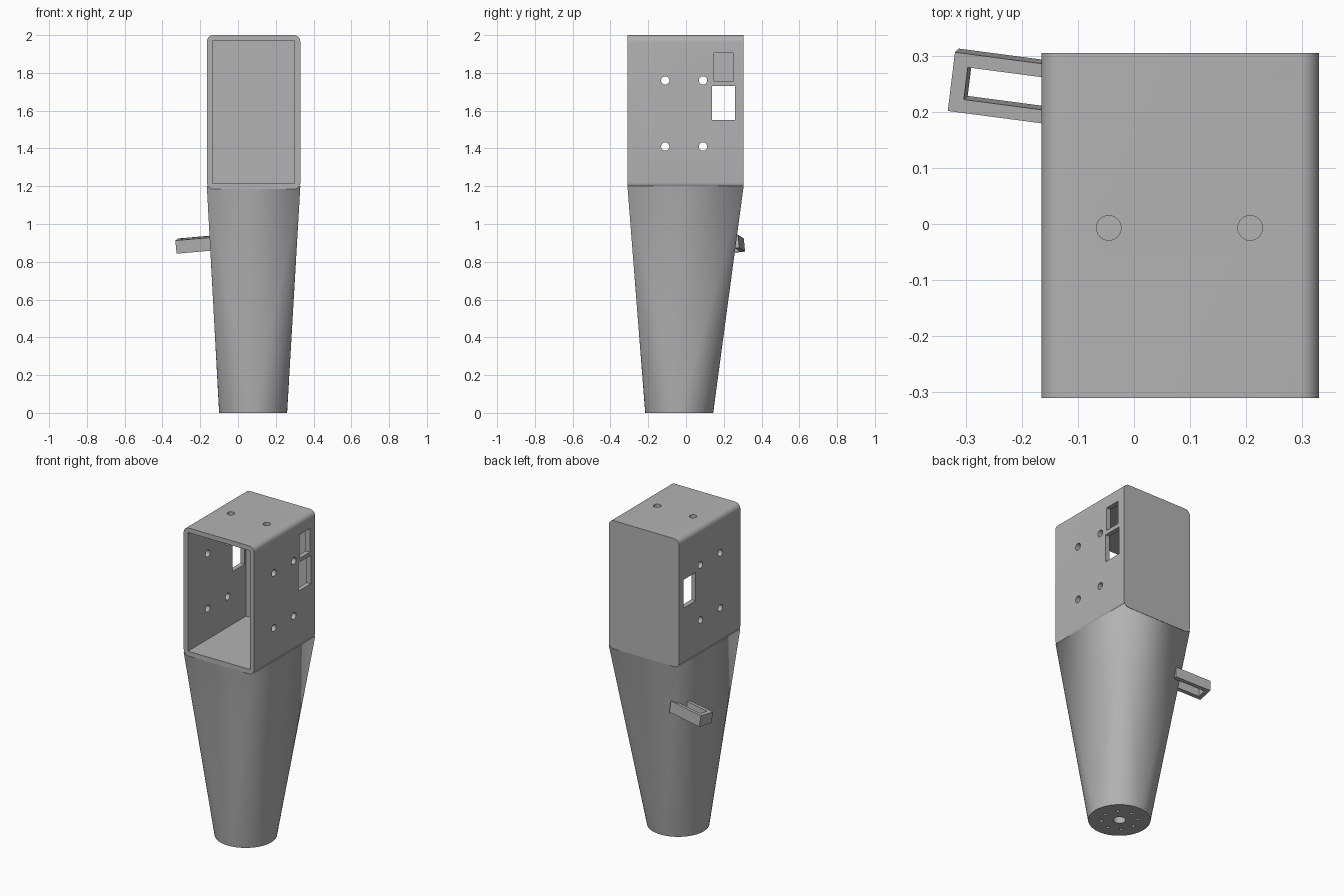
import bpy
import bmesh
import math
from mathutils import Matrix, Vector

if "Cube" in bpy.data.objects:
    bpy.data.objects.remove(bpy.data.objects["Cube"], do_unlink=True)

GREY = (0.45, 0.45, 0.45, 1)
mat = bpy.data.materials.new("plain grey")
mat.use_nodes = True
mat.diffuse_color = GREY
mat.node_tree.nodes["Principled BSDF"].inputs["Base Color"].default_value = GREY

X0, X1, Y0, Y1 = -0.165, 0.33, -0.31, 0.305
WALL = 0.03
CX = (X0 + X1) / 2
BASE = Vector((0.08, -0.036, 0))


def finish(name, bm):
    bmesh.ops.recalc_face_normals(bm, faces=bm.faces)
    mesh = bpy.data.meshes.new(name)
    bm.to_mesh(mesh)
    bm.free()
    obj = bpy.data.objects.new(name, mesh)
    bpy.context.collection.objects.link(obj)
    mesh.materials.append(mat)
    return obj


def block(name, lo, hi, round_y=0.0):
    """Box between two corners, optionally rounded along its y edges."""
    lo, hi = Vector(lo), Vector(hi)
    bm = bmesh.new()
    bmesh.ops.create_cube(bm, size=1)
    bmesh.ops.scale(bm, vec=hi - lo, verts=bm.verts)
    bmesh.ops.translate(bm, vec=(lo + hi) / 2, verts=bm.verts)
    if round_y:
        edges = [e for e in bm.edges
                 if abs(e.verts[0].co.y - e.verts[1].co.y) > 0.1]
        bmesh.ops.bevel(bm, geom=edges, offset=round_y, segments=8,
                        profile=0.5, affect="EDGES")
    return finish(name, bm)


def rod(centre, radius, length, axis="Z"):
    bm = bmesh.new()
    bmesh.ops.create_cone(bm, cap_ends=True, segments=24, radius1=radius,
                          radius2=radius, depth=length)
    if axis == "X":
        bmesh.ops.rotate(bm, matrix=Matrix.Rotation(math.pi / 2, 3, "Y"), verts=bm.verts)
    bmesh.ops.translate(bm, vec=centre, verts=bm.verts)
    return finish("cutter", bm)


def cut(obj, cutter):
    cutter.hide_render = True
    mod = obj.modifiers.new("cut", "BOOLEAN")
    mod.operation = "DIFFERENCE"
    mod.solver = "EXACT"
    mod.object = cutter
    bpy.ops.object.select_all(action="DESELECT")
    bpy.context.view_layer.objects.active = obj
    obj.select_set(True)
    bpy.ops.object.modifier_apply(modifier=mod.name)
    bpy.data.objects.remove(cutter, do_unlink=True)


def smooth(obj):
    bpy.ops.object.select_all(action="DESELECT")
    bpy.context.view_layer.objects.active = obj
    obj.select_set(True)
    bpy.ops.object.shade_smooth_by_angle(angle=math.radians(25))


# Open-fronted housing with rounded long edges
housing = block("housing", (X0, Y0, 1.185), (X1, Y1, 2), round_y=0.035)
cut(housing, block("cutter", (X0 + WALL, Y0 - 0.1, 1.215),
                   (X1 - WALL, Y1 - WALL, 2 - WALL)))

# Screw holes through both side walls and through the roof
for y in (-0.11, 0.09):
    for z in (1.41, 1.76):
        cut(housing, rod((CX, y, z), 0.022, 1, "X"))
for x in (-0.045, 0.207):
    cut(housing, rod((x, -0.007, 2), 0.022, 0.2))

# Window through both sides, and a smaller one on one side only
cut(housing, block("cutter", (-0.5, 0.138, 1.55), (0.6, 0.26, 1.73)))
cut(housing, block("cutter", (0.2, 0.147, 1.755), (0.6, 0.25, 1.905)))
smooth(housing)

# Tapered body: rectangle at the top blending to a circle at the foot
bm = bmesh.new()
for x in (X0, X1):
    for y in (Y0, Y1):
        bm.verts.new((x, y, 1.2))
bmesh.ops.create_circle(bm, segments=48, radius=0.18, matrix=Matrix.Translation(BASE))
bmesh.ops.convex_hull(bm, input=bm.verts)
bmesh.ops.dissolve_limit(bm, angle_limit=0.002, verts=bm.verts, edges=bm.edges)
body = finish("tapered_body", bm)

# Central socket and ring of small holes in the foot
cut(body, rod(BASE, 0.036, 0.16))
for i in range(8):
    a = i * math.pi / 4
    cut(body, rod(BASE + Vector((math.cos(a), math.sin(a), 0)) * 0.105, 0.01, 0.12))
smooth(body)

# Slotted side loop, slightly tilted
loop = block("side_loop", (0, -0.053, -0.035), (0.235, 0.053, 0.035))
cut(loop, block("cutter", (0.026, -0.029, -0.1), (0.205, 0.029, 0.1)))
loop.matrix_world = (Matrix.Translation((-0.322, 0.257, 0.883))
                     @ Matrix.Rotation(math.radians(-7.5), 4, "Z")
                     @ Matrix.Rotation(math.radians(-5), 4, "Y")
                     @ Matrix.Rotation(math.radians(6), 4, "X"))
